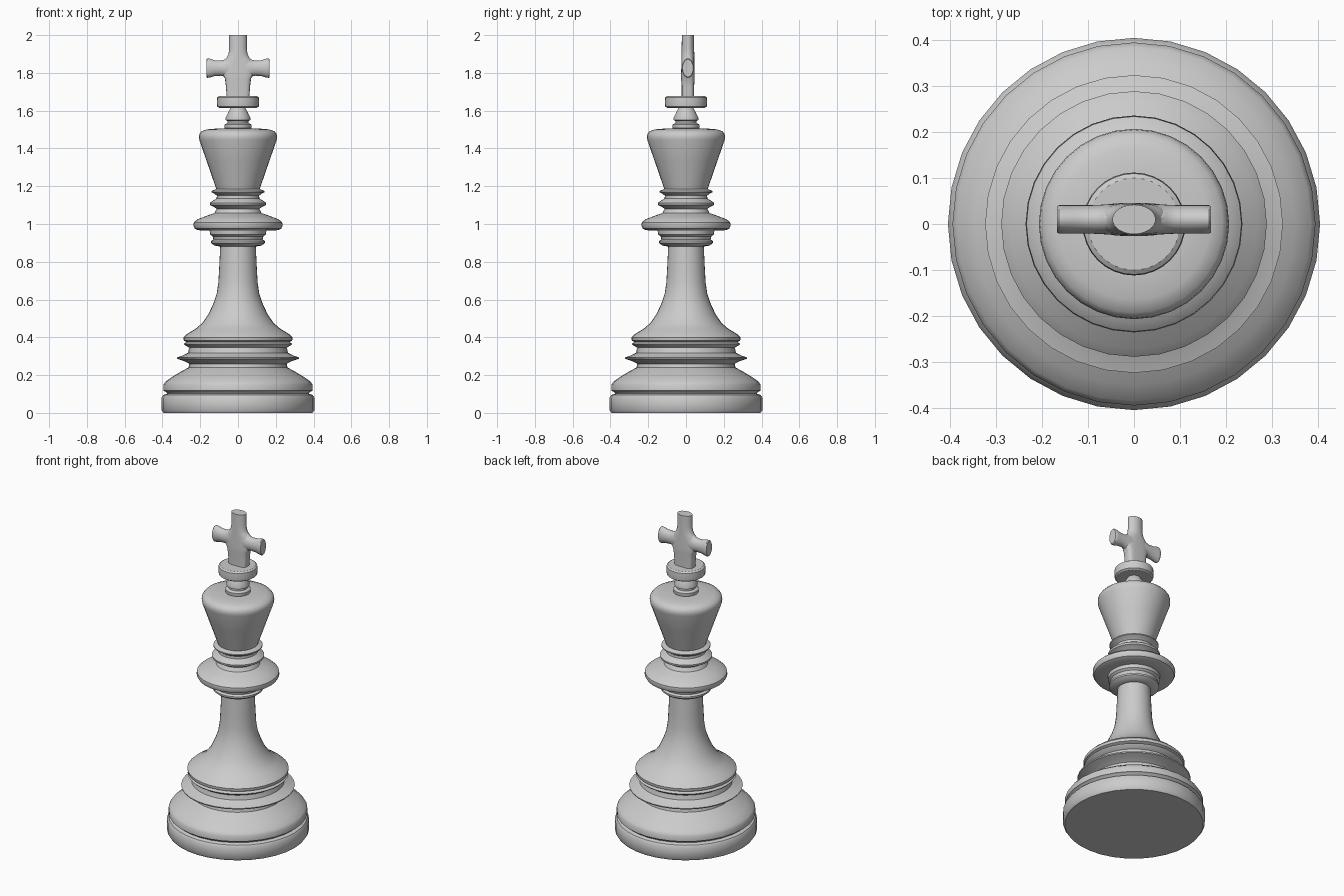
import bpy, bmesh, math

mat = bpy.data.materials.new("light grey")
mat.diffuse_color = (0.6, 0.6, 0.6, 1)
SEG = 32


def loft(name, rings, angle=35):
    """Skin a list of closed point rings and cap both ends."""
    bm = bmesh.new()
    loops = [[bm.verts.new(p) for p in ring] for ring in rings]
    for a, b in zip(loops, loops[1:]):
        n = len(a)
        for i in range(n):
            j = (i + 1) % n
            bm.faces.new((a[i], a[j], b[j], b[i]))
    bm.faces.new(loops[0][::-1])
    bm.faces.new(loops[-1])
    bmesh.ops.recalc_face_normals(bm, faces=bm.faces)
    me = bpy.data.meshes.new(name)
    bm.to_mesh(me)
    bm.free()
    me.materials.append(mat)
    ob = bpy.data.objects.new(name, me)
    bpy.context.collection.objects.link(ob)
    bpy.ops.object.select_all(action='DESELECT')
    ob.select_set(True)
    bpy.context.view_layer.objects.active = ob
    bpy.ops.object.shade_smooth_by_angle(angle=math.radians(angle))
    return ob


def oval(a, b, power=1.0, n=SEG):
    """Ellipse, squarer as power drops below 1."""
    pts = []
    for i in range(n):
        t = 2 * math.pi * i / n
        c, s = math.cos(t), math.sin(t)
        pts.append((math.copysign(abs(c) ** power, c) * a,
                    math.copysign(abs(s) ** power, s) * b))
    return pts


def turned(name, profile):
    """Lathe a (radius, height) profile around z."""
    return loft(name, [[(x, y, z) for x, y in oval(r, r)] for r, z in profile])


# stepped base
turned("base", [(.395, 0), (.405, .015), (.405, .08), (.395, .095), (.375, .102),
                (.38, .11), (.395, .118), (.395, .15), (.385, .165), (.35, .19),
                (.30, .22), (.262, .24), (.258, .26), (.28, .272), (.322, .286),
                (.324, .293), (.29, .305), (.265, .318), (.258, .345),
                (.28, .358), (.287, .366), (.27, .376)])

# flared shaft
turned("shaft", [(.27, .374), (.287, .383), (.289, .40), (.27, .418), (.225, .445),
                 (.19, .475), (.158, .52), (.132, .575), (.113, .63), (.104, .69),
                 (.10, .76), (.094, .885)])

# lower rings and wide collar
turned("collar", [(.09, .88), (.125, .886), (.143, .90), (.143, .91), (.13, .918),
                  (.135, .935), (.148, .945), (.15, .966), (.21, .967), (.228, .975),
                  (.236, .99), (.234, 1.008), (.215, 1.025), (.17, 1.042),
                  (.125, 1.058), (.112, 1.08), (.13, 1.092), (.147, 1.10),
                  (.149, 1.112), (.13, 1.125), (.113, 1.135), (.112, 1.15),
                  (.125, 1.16), (.14, 1.168), (.14, 1.175), (.115, 1.186)])

# tapered head
turned("head", [(.113, 1.18), (.12, 1.20), (.165, 1.33), (.205, 1.445), (.207, 1.46),
                (.205, 1.476), (.193, 1.491), (.165, 1.501), (.115, 1.505), (.07, 1.507)])

# finial knob and disc
turned("finial", [(.07, 1.505), (.072, 1.512), (.072, 1.527), (.055, 1.535),
                  (.055, 1.545), (.066, 1.55), (.066, 1.562), (.05, 1.595), (.037, 1.617)])
turned("finial_disc", [(.10, 1.615), (.11, 1.622), (.112, 1.645), (.11, 1.67), (.10, 1.677)])

# cross: upright and arms, flared where they meet
CY = 0.01
stem = [(.06, .033, .5, 1.67), (.064, .033, .5, 1.73), (.069, .036, .55, 1.77),
        (.08, .036, .6, 1.79), (.084, .035, .7, 1.825), (.078, .034, .8, 1.86),
        (.06, .034, .9, 1.88), (.05, .034, 1, 1.90), (.047, .033, 1, 1.93), (.047, .032, 1, 2.0)]
loft("cross_upright", [[(x, y + CY, z) for x, y in oval(a, b, p)] for a, b, p, z in stem])

half = [(.168, .046, .028), (.163, .051, .031), (.15, .05, .031), (.125, .042, .031),
        (.09, .04, .031), (.07, .046, .032), (.055, .06, .033), (.0, .066, .033)]
arm = [(-x, h, d) for x, h, d in half] + half[-2::-1]
loft("cross_arms", [[(x, y + CY, z + 1.825) for z, y in oval(h, d)] for x, h, d in arm])
